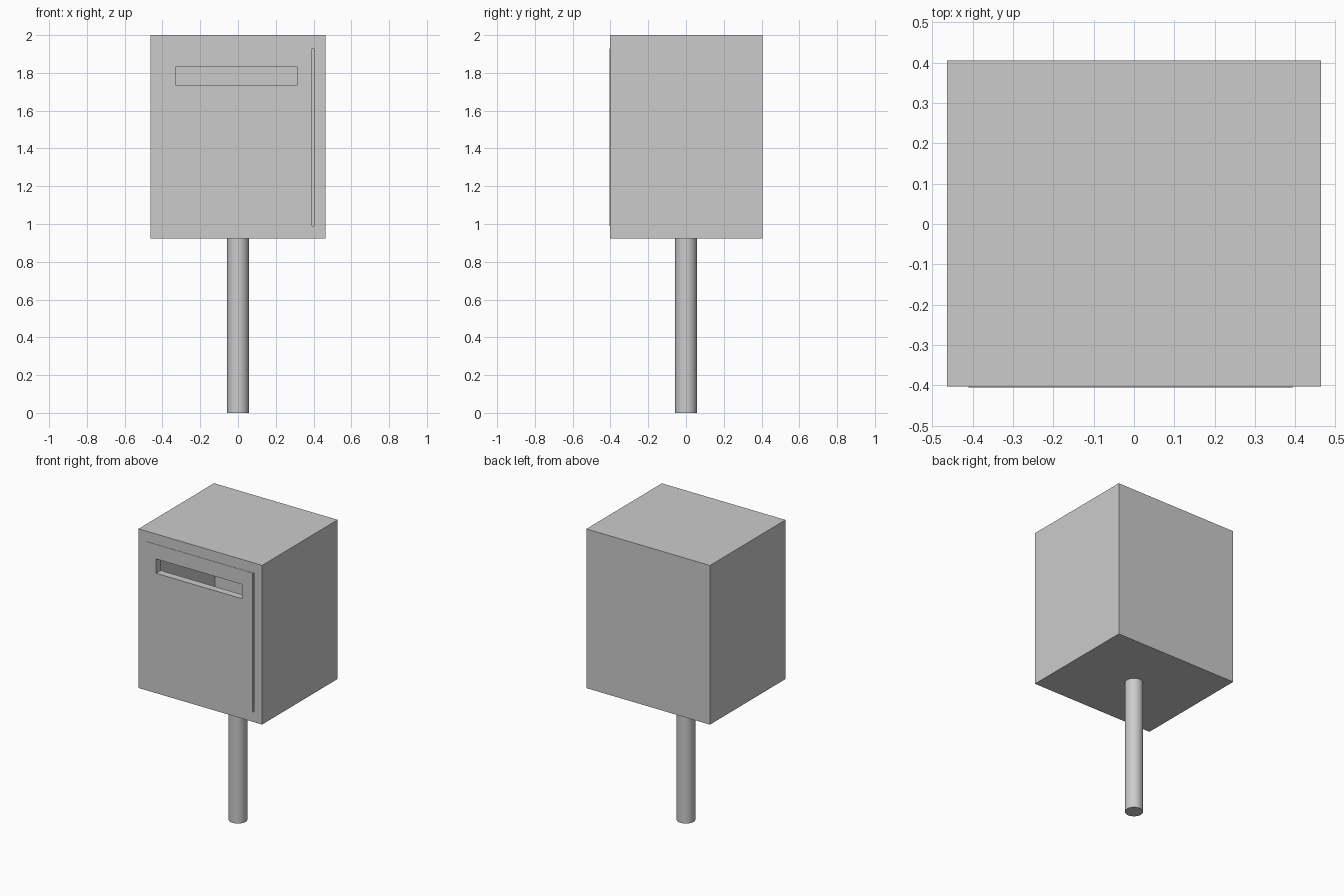
import bpy

if "Cube" in bpy.data.objects:
    bpy.data.objects.remove(bpy.data.objects["Cube"])


def box(name, lo, hi):
    """Axis-aligned box from two corners."""
    bpy.ops.mesh.primitive_cube_add(size=1)
    ob = bpy.context.object
    ob.name = name
    for v in ob.data.vertices:
        v.co = [(a + b) / 2 + (b - a) * c for a, b, c in zip(lo, hi, v.co)]
    return ob


def cut(target, name, lo, hi):
    """Subtract a box from the target and discard the cutter."""
    cutter = box(name, lo, hi)
    cutter.hide_render = True
    mod = target.modifiers.new(name, 'BOOLEAN')
    mod.operation = 'DIFFERENCE'
    mod.solver = 'EXACT'
    mod.object = cutter
    bpy.context.view_layer.objects.active = target
    bpy.ops.object.modifier_apply(modifier=name)
    bpy.data.objects.remove(cutter)


W, FRONT, BACK = 0.463, -0.403, 0.405
BOTTOM, TOP = 0.922, 2.0
WALL, DOOR_DEPTH = 0.025, 0.05

# hollow letter box with a door opening in the front
housing = box("housing", (-W, FRONT, BOTTOM), (W, BACK, TOP))
cut(housing, "cavity", (-W + WALL, FRONT + DOOR_DEPTH, BOTTOM + WALL),
    (W - WALL, BACK - WALL, TOP - WALL))
cut(housing, "door_opening", (-0.41, -0.6, 0.99), (0.403, -0.3, 1.93))

# door, with a narrow gap on its right side and a mail slot
door = box("door", (-0.41, FRONT - 0.002, 0.99),
           (0.393, FRONT - 0.002 + DOOR_DEPTH, 1.93))
cut(door, "mail_slot", (-0.33, -0.6, 1.735), (0.314, -0.2, 1.832))

# round post
bpy.ops.mesh.primitive_cylinder_add(vertices=32, radius=0.057, depth=BOTTOM,
                                    location=(0, 0, BOTTOM / 2))
post = bpy.context.object
post.name = "post"
bpy.ops.object.shade_smooth_by_angle()
